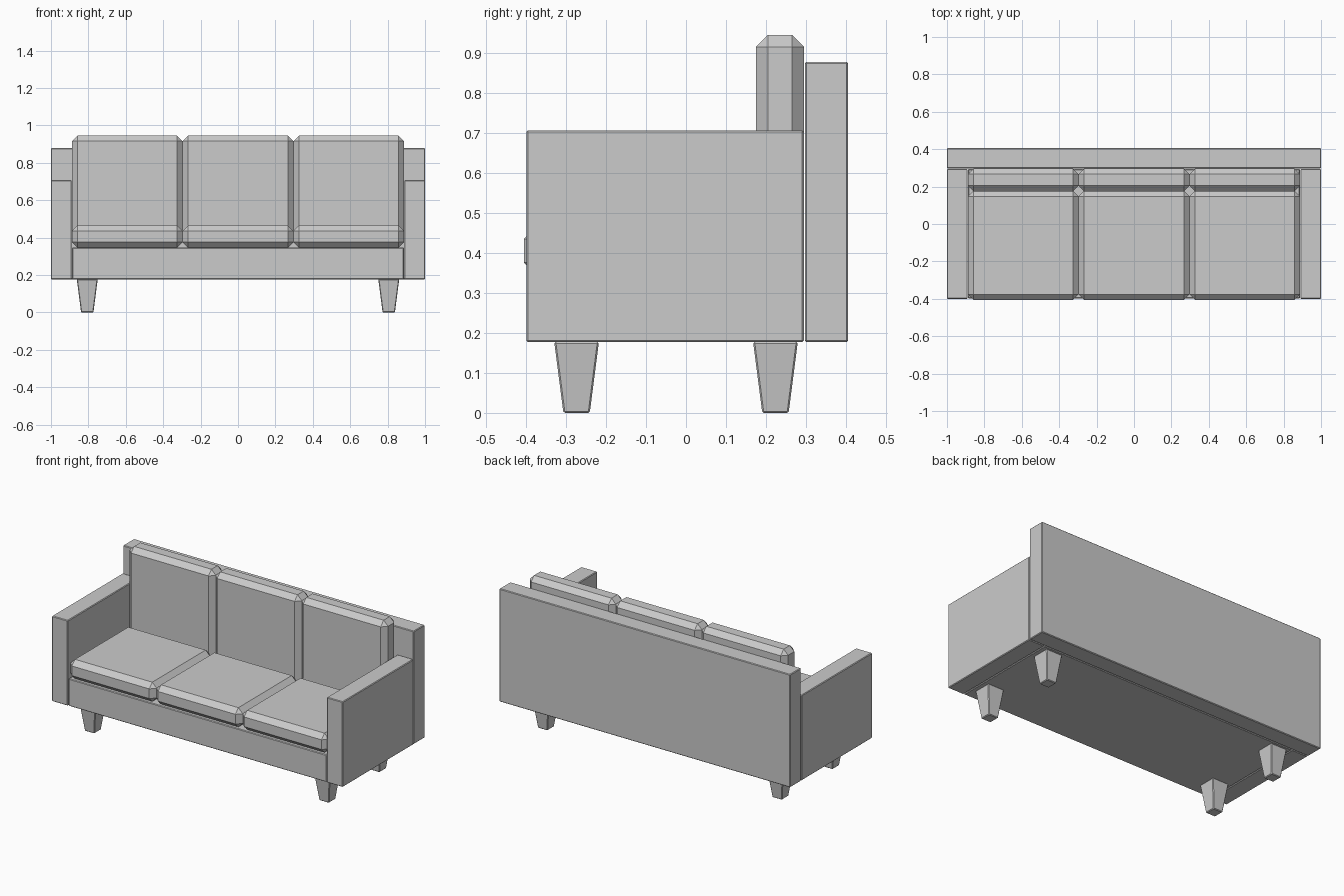
import bpy, bmesh

if "Cube" in bpy.data.objects:
    bpy.data.objects.remove(bpy.data.objects["Cube"])


def box(name, lo, hi, bevel=0.004, taper=1.0):
    """Chamfered box between two corners; taper scales the bottom face."""
    mid = [(a + b) / 2 for a, b in zip(lo, hi)]
    bm = bmesh.new()
    bmesh.ops.create_cube(bm, size=1)
    for v in bm.verts:
        k = taper if v.co.z < 0 else 1.0
        v.co = [v.co[i] * (hi[i] - lo[i]) * (k if i < 2 else 1) for i in range(3)]
    bmesh.ops.bevel(bm, geom=bm.edges[:], offset=bevel, segments=1,
                    affect='EDGES', profile=0.5)
    bmesh.ops.recalc_face_normals(bm, faces=bm.faces[:])
    mesh = bpy.data.meshes.new(name)
    bm.to_mesh(mesh)
    bm.free()
    obj = bpy.data.objects.new(name, mesh)
    obj.location = mid
    bpy.context.collection.objects.link(obj)
    return obj


# Frame: base and back panel
box("base", (-0.887, -0.398, 0.177), (0.887, 0.294, 0.347))
box("back_panel", (-1, 0.298, 0.177), (1, 0.406, 0.879))

# Arms and tapered legs, mirrored left and right
for side, s in (("left", -1), ("right", 1)):
    x0, x1 = sorted((s * 0.89, s * 1.0))
    box(side + "_arm", (x0, -0.4, 0.177), (x1, 0.295, 0.707))
    x0, x1 = sorted((s * 0.75, s * 0.862))
    for end, y in (("front", -0.274), ("back", 0.224)):
        box(f"{side}_{end}_leg", (x0, y - 0.056, 0), (x1, y + 0.056, 0.178),
            0.004, 0.59)

# Three seat cushions and three back cushions
width = 0.592
for i, name in enumerate(("left", "middle", "right")):
    x0 = -1.5 * width + i * width
    x1 = x0 + width
    box(name + "_seat_cushion", (x0, -0.406, 0.346), (x1, 0.178, 0.466), 0.03)
    box(name + "_back_cushion", (x0, 0.175, 0.346), (x1, 0.296, 0.946), 0.03)
